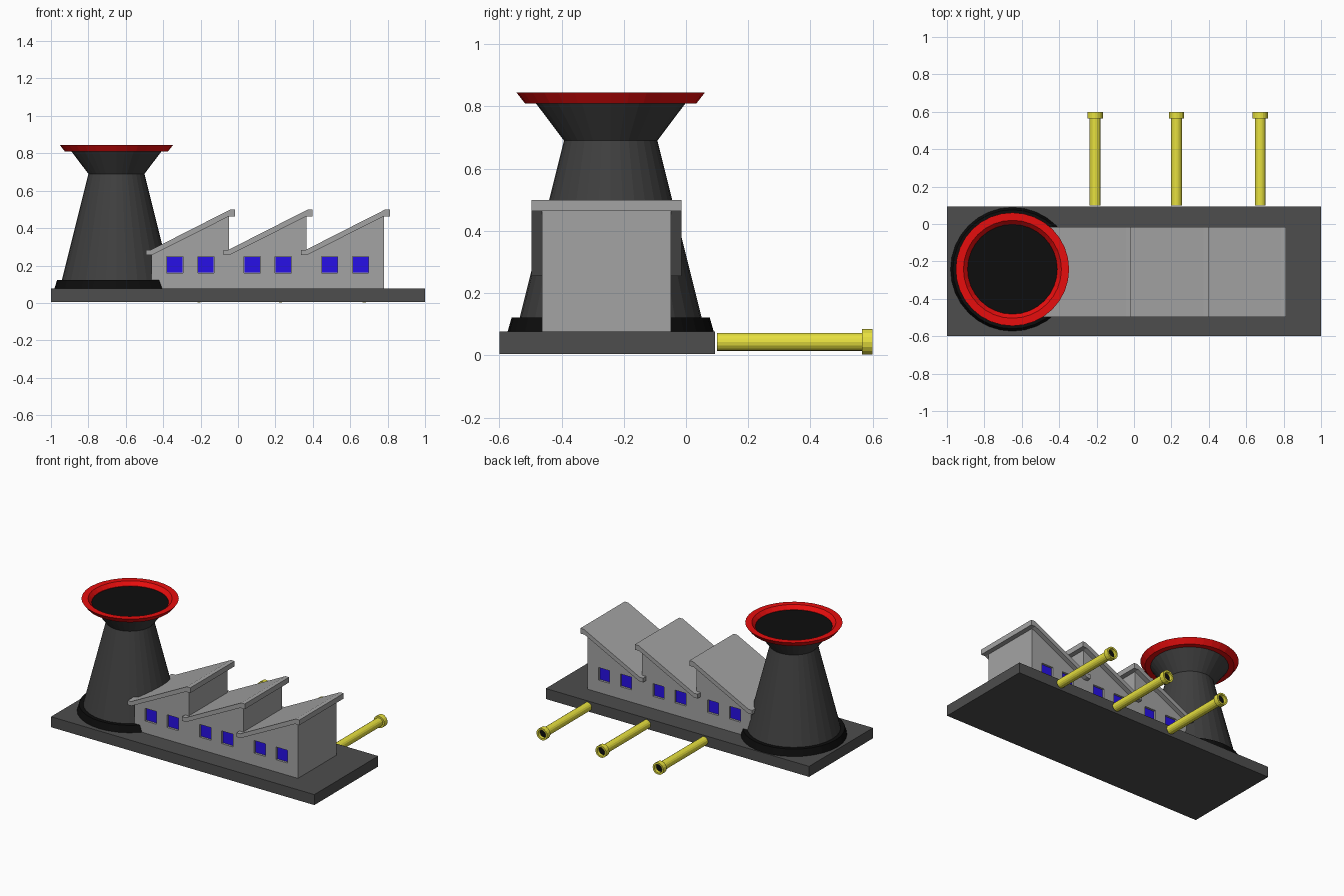
import bpy, bmesh, math
from mathutils import Matrix, Vector

if "Cube" in bpy.data.objects:
    bpy.data.objects.remove(bpy.data.objects["Cube"])


def material(name, rgb):
    m = bpy.data.materials.new(name)
    m.diffuse_color = (*rgb, 1)
    m.use_nodes = True
    m.node_tree.nodes["Principled BSDF"].inputs["Base Color"].default_value = m.diffuse_color
    return m


DARK = material("dark_grey", (0.075, 0.075, 0.075))
TOWER = material("charcoal", (0.05, 0.05, 0.05))
BLACK = material("black", (0.004, 0.004, 0.004))
GREY = material("concrete", (0.37, 0.37, 0.37))
RED = material("red", (0.8, 0.004, 0.004))
BLUE = material("blue", (0.02, 0.005, 0.8))
YELLOW = material("yellow", (0.8, 0.75, 0.05))


def finish(name, bm, mat=None):
    bmesh.ops.remove_doubles(bm, verts=bm.verts, dist=1e-5)
    bmesh.ops.recalc_face_normals(bm, faces=bm.faces)
    me = bpy.data.meshes.new(name)
    bm.to_mesh(me)
    bm.free()
    ob = bpy.data.objects.new(name, me)
    bpy.context.collection.objects.link(ob)
    if mat:
        me.materials.append(mat)
    return ob


def boxes(name, bounds, mat=None):
    """One object made of boxes given as (low corner, high corner)."""
    bm = bmesh.new()
    for lo, hi in bounds:
        lo, hi = Vector(lo), Vector(hi)
        size = Matrix.Diagonal((*(hi - lo), 1))
        bmesh.ops.create_cube(bm, size=1, matrix=Matrix.Translation((lo + hi) / 2) @ size)
    return finish(name, bm, mat)


def lathe(name, profile, mat, location, sides=32, closed=False, rot_x=0):
    """Spin an (r, z) profile around z."""
    bm = bmesh.new()
    rings = []
    for i in range(sides):
        a = 2 * math.pi * i / sides
        rings.append([bm.verts.new((r * math.cos(a), r * math.sin(a), z)) for r, z in profile])
    n = len(profile)
    for i in range(sides):
        a, b = rings[i], rings[(i + 1) % sides]
        for j in range(n if closed else n - 1):
            k = (j + 1) % n
            bm.faces.new((a[j], b[j], b[k], a[k]))
    ob = finish(name, bm, mat)
    ob.location = location
    ob.rotation_euler.x = rot_x
    return ob


def extrude_y(name, outline, y0, y1, mat):
    """Extrude an (x, z) outline from y0 to y1."""
    bm = bmesh.new()
    face = bm.faces.new([bm.verts.new((x, y0, z)) for x, z in outline])
    new = bmesh.ops.extrude_face_region(bm, geom=[face])["geom"]
    bmesh.ops.translate(bm, vec=(0, y1 - y0, 0),
                        verts=[v for v in new if isinstance(v, bmesh.types.BMVert)])
    return finish(name, bm, mat)


# Ground slab
boxes("base_slab", [((-1, -0.6, 0.005), (1, 0.093, 0.077))], DARK)

# Cooling tower
centre = (-0.65, -0.242, 0)
lathe("tower_footing", [(0, 0.07), (0.333, 0.07), (0.318, 0.122), (0, 0.122)], BLACK, centre)
lathe("tower_shell", [(0.295, 0.11), (0.15, 0.69), (0.242, 0.812)], TOWER, centre)
lathe("tower_mouth", [(0, 0.818), (0.243, 0.818)], BLACK, centre)
lathe("tower_rim", [(0.24, 0.81), (0.276, 0.81), (0.303, 0.845), (0.262, 0.845), (0.24, 0.82)],
      RED, centre, closed=True)

# Factory hall: sawtooth walls
PITCH, X0 = 0.414, -0.462
Y0, Y1 = -0.463, -0.048
outline = [(X0, 0.07)]
for i in range(3):
    x = X0 + i * PITCH
    outline += [(x, 0.26), (x + PITCH, 0.465)]
    if i < 2:
        outline[-1] = (x + PITCH, 0.465)
outline.append((X0 + 3 * PITCH, 0.07))
walls = extrude_y("factory_walls", outline, Y0, Y1, GREY)

# Sawtooth roof slabs
for i in range(3):
    x = X0 + i * PITCH
    slab = [(-0.03, 0.255), (0, 0.255), (0.414, 0.463), (0.447, 0.463),
            (0.447, 0.499), (0.42, 0.499), (-0.003, 0.284), (-0.03, 0.284)]
    extrude_y(f"roof_{i + 1}", [(x + u, z) for u, z in slab], -0.496, -0.015, GREY)

# Recessed windows on the front and back walls
holes, panes = [], []
DEPTH = 0.015
for i in range(3):
    for off in (0.124, 0.29):
        cx = X0 + i * PITCH + off
        for y, inward in ((Y0, 1), (Y1, -1)):
            ys = sorted((y - inward * 0.02, y + inward * DEPTH))
            holes.append(((cx - 0.043, ys[0], 0.161), (cx + 0.043, ys[1], 0.248)))
            ys = sorted((y + inward * (DEPTH - 0.003), y + inward * (DEPTH + 0.005)))
            panes.append(((cx - 0.041, ys[0], 0.163), (cx + 0.041, ys[1], 0.246)))
cutter = boxes("window_cutter", holes)
cutter.hide_render = True
cutter.hide_viewport = True
cut = walls.modifiers.new("window_holes", "BOOLEAN")
cut.operation = "DIFFERENCE"
cut.solver = "EXACT"
cut.object = cutter
boxes("window_panes", panes, BLUE)

# Flanged pipes pointing out of the back
for i, x in enumerate((-0.208, 0.227, 0.675)):
    at = (x, 0.1, 0.043)
    turn = -math.pi / 2
    lathe(f"pipe_{i + 1}", [(0, 0), (0.029, 0), (0.029, 0.465), (0.041, 0.465),
                            (0.041, 0.5), (0.029, 0.5), (0.029, 0.475)],
          YELLOW, at, sides=16, rot_x=turn)
    lathe(f"pipe_opening_{i + 1}", [(0, 0.478), (0.029, 0.478)], BLACK, at, sides=16, rot_x=turn)
